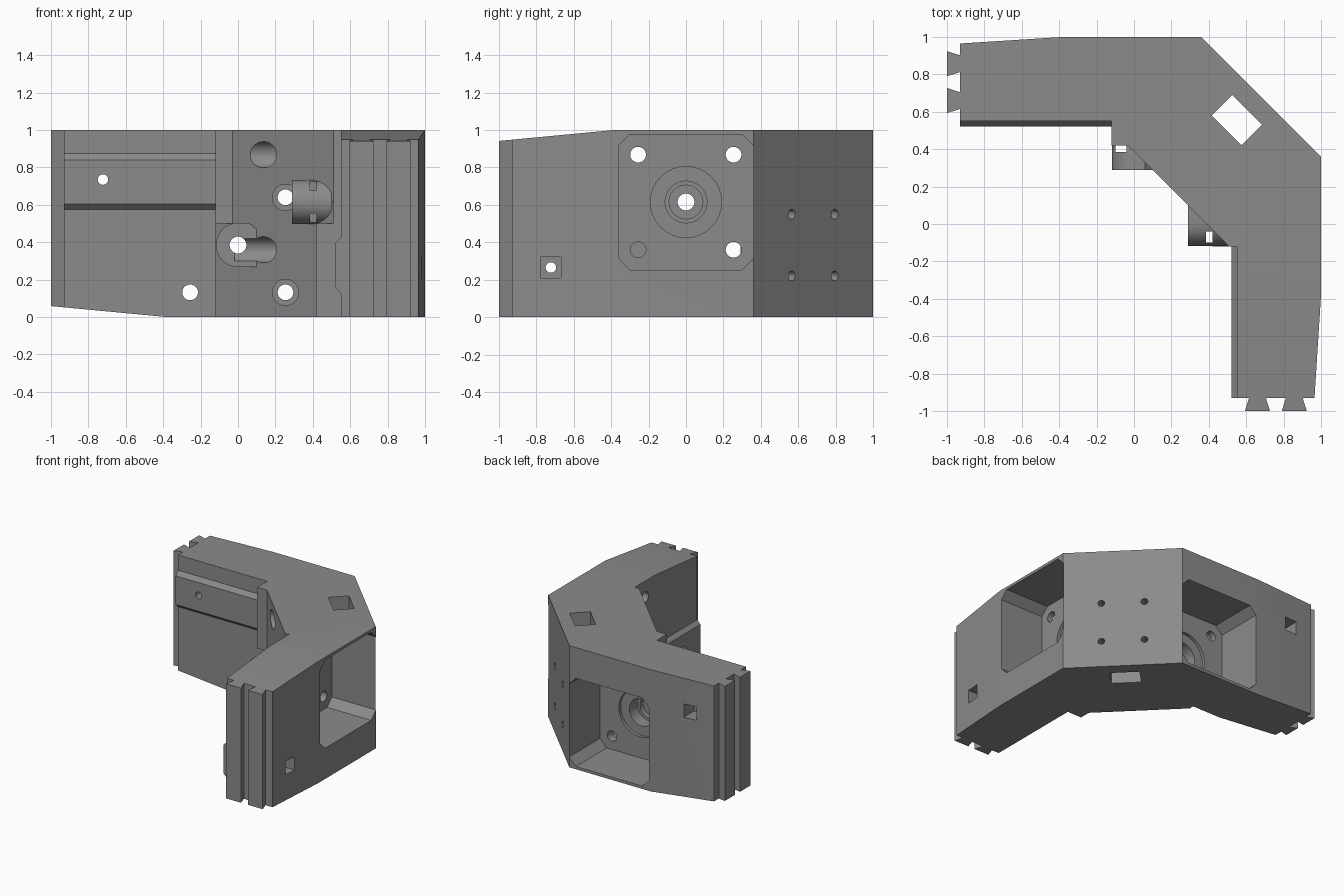
import bpy, bmesh, math
from mathutils import Matrix, Vector

if "Cube" in bpy.data.objects:
    bpy.data.objects.remove(bpy.data.objects["Cube"])

grey = bpy.data.materials.new("mid_grey")
grey.diffuse_color = (0.26, 0.26, 0.26, 1)
grey.use_nodes = True
grey.node_tree.nodes["Principled BSDF"].inputs["Base Color"].default_value = grey.diffuse_color

# Half-turn about the diagonal: maps the left arm onto the right arm
SWAP = Matrix(((0, 1, 0, 0), (1, 0, 0, 0), (0, 0, -1, 1), (0, 0, 0, 1)))


def prism(name, pts, lo, hi, axis="z"):
    """Extrude a 2D outline along an axis: z uses (x, y), y uses (x, z), x uses (y, z)."""
    put = {"z": lambda a, b, t: (a, b, t), "y": lambda a, b, t: (a, t, b),
           "x": lambda a, b, t: (t, a, b)}[axis]
    bm = bmesh.new()
    face = bm.faces.new([bm.verts.new(put(a, b, lo)) for a, b in pts])
    ext = bmesh.ops.extrude_face_region(bm, geom=[face])
    move = Vector(put(0, 0, hi - lo))
    bmesh.ops.translate(bm, vec=move, verts=[v for v in ext["geom"] if isinstance(v, bmesh.types.BMVert)])
    bmesh.ops.recalc_face_normals(bm, faces=bm.faces)
    me = bpy.data.meshes.new(name)
    bm.to_mesh(me)
    bm.free()
    ob = bpy.data.objects.new(name, me)
    bpy.context.collection.objects.link(ob)
    return ob


def rect(x0, x1, y0, y1):
    return [(x0, y0), (x1, y0), (x1, y1), (x0, y1)]


def disc(cx, cz, r, n=32):
    return [(cx + r * math.cos(2 * math.pi * i / n), cz + r * math.sin(2 * math.pi * i / n)) for i in range(n)]


def hole(cx, cz, r, y0, y1):
    return prism("hole_cutter", disc(cx, cz, r), y0, y1, "y")


def both(ob):
    """Return the part and its half-turned twin for the other arm."""
    twin = ob.copy()
    twin.data = ob.data.copy()
    twin.data.transform(SWAP)
    bpy.context.collection.objects.link(twin)
    return [ob, twin]


# Main L-shaped body
half = [(-0.12, 0.51), (-0.12, 0.55), (-0.93, 0.55), (-0.93, 0.965), (-0.38, 1.0), (0.36, 1.0)]
outline = half + [(y, x) for x, y in reversed(half)]
body = prism("corner_bracket", outline, 0, 1)

adds, cuts = [], []

# Inner corner filler above the boss
adds += both(prism("corner_filler", [(-0.12, 0.56), (-0.12, 0.42), (-0.03, 0.42), (0.06, 0.45)], 0.5, 1.0))

# Rounded shaft boss
boss = [p for p in disc(0, 0.385, 0.118) if p[0] <= 0.001]
boss += [(0.06, 0.267), (0.11, 0.267), (0.11, 0.46), (0.06, 0.503)]
adds += both(prism("shaft_boss", boss, 0.29, 0.5, "y"))

# Chamfered rail along the inner wall
rail = [(0.58, 0.575), (0.55, 0.575), (0.52, 0.605), (0.52, 0.84), (0.55, 0.875), (0.58, 0.875)]
adds += both(prism("inner_rail", rail, -0.93, -0.11, "x"))

# Dovetail ribs on the arm ends
for c in (0.66, 0.857):
    tail = [(-0.9, c - 0.045), (-0.93, c - 0.045), (-1.0, c - 0.067),
            (-1.0, c + 0.067), (-0.93, c + 0.045), (-0.9, c + 0.045)]
    adds += both(prism("dovetail_rib", tail, 0, 1))

# Sloping edge towards the arm end
cuts += both(prism("slope_cutter", [(-0.38, 0.0), (-1.1, 0.068), (-1.1, -0.2), (-0.38, -0.2)], 0.3, 1.2, "y"))

# Motor pocket with clipped corners
h, k = 0.362, 0.30
pocket = [(h, -k), (h, k), (k, h), (-k, h), (-h, k), (-h, -k), (-k, -h), (k, -h)]
cuts += both(prism("pocket_cutter", [(x, z + 0.385) for x, z in pocket], 0.6, 1.2, "y"))

# Motor shaft bore in steps
for r, y0 in ((0.19, 0.575), (0.112, 0.47), (0.09, 0.43), (0.045, 0.1)):
    cuts += both(hole(0, 0.385, r, y0, 0.7))

# Motor screw holes, counterbored on the diagonal; one stays blind behind the rail
for x, z, y0 in ((0.254, 0.132, 0.0), (0.254, 0.64, 0.0), (-0.256, 0.132, 0.3), (-0.256, 0.64, 0.55)):
    cuts += both(hole(x, z, 0.042, y0, 0.7))
for z in (0.132, 0.64):
    cuts += both(hole(0.254, z, 0.07, -0.02, 0.53))

# Nut slot in the boss
cuts += both(prism("slot_cutter", rect(-0.10, -0.04, 0.385, 0.419), 0.2, 0.52))

# Rail fixing: square nut recess and screw hole
cuts += both(prism("nut_cutter", rect(-0.777, -0.667, 0.68, 0.79), 0.85, 1.2, "y"))
cuts += both(hole(-0.722, 0.735, 0.028, 0.4, 0.95))

# Cable opening through the corner
turn = Matrix.Translation((0.55, 0.555, 0)) @ Matrix.Rotation(math.radians(45), 4, "Z")
opening = prism("opening_cutter", rect(-0.078, 0.078, -0.113, 0.113), -0.2, 1.2)
opening.data.transform(turn)
cuts.append(opening)

# Four small holes in the outer diagonal
turn = Matrix.Translation((0.68, 0.68, 0)) @ Matrix.Rotation(math.radians(45), 4, "Z")
for s in (-0.163, 0.163):
    for z in (0.22, 0.55):
        ob = prism("small_hole_cutter", disc(s, z, 0.026, 20), -0.12, 0.1, "x")
        ob.data.transform(turn)
        cuts.append(ob)

# Combine everything
for op, group in (("UNION", adds), ("DIFFERENCE", cuts)):
    for ob in group:
        m = body.modifiers.new(op.lower(), "BOOLEAN")
        m.operation, m.solver, m.object = op, "EXACT", ob
        ob.hide_render = True
deps = bpy.context.evaluated_depsgraph_get()
mesh = bpy.data.meshes.new_from_object(body.evaluated_get(deps))
body.modifiers.clear()
body.data = mesh
for ob in adds + cuts:
    bpy.data.objects.remove(ob)

mesh.materials.clear()
mesh.materials.append(grey)
for p in mesh.polygons:
    p.material_index = 0
bpy.context.view_layer.objects.active = body
body.select_set(True)
bpy.ops.object.shade_smooth_by_angle(angle=math.radians(25))
